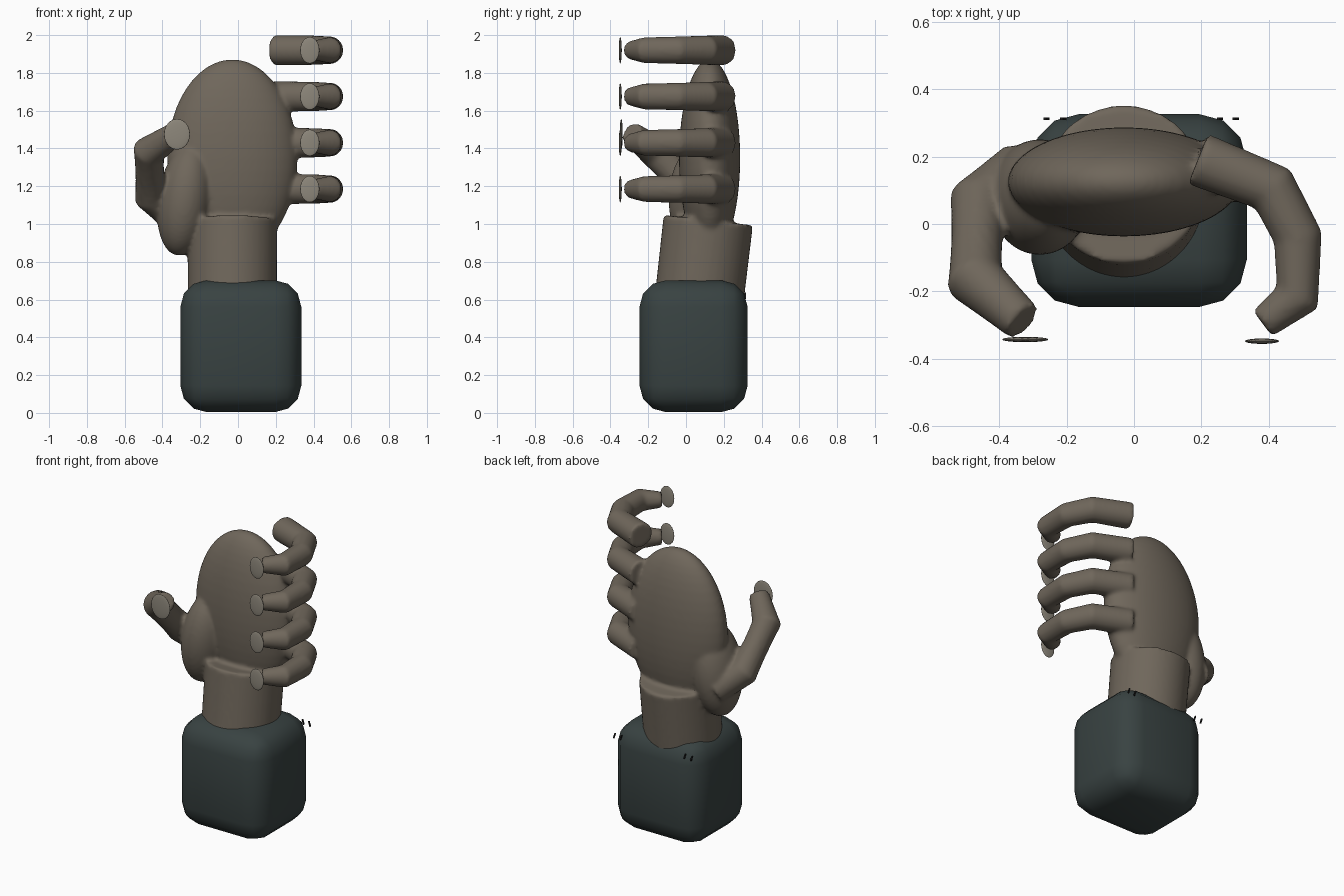
import bpy, bmesh
from math import cos, sin, pi, radians
from mathutils import Vector

if "Cube" in bpy.data.objects:
    bpy.data.objects.remove(bpy.data.objects["Cube"])


def material(name, col):
    m = bpy.data.materials.new(name)
    m.diffuse_color = (*col, 1)
    m.use_nodes = True
    m.node_tree.nodes["Principled BSDF"].inputs["Base Color"].default_value = m.diffuse_color
    return m


SKIN = material("skin", (0.16, 0.135, 0.105))
PAD = material("pad", (0.27, 0.245, 0.20))
SLEEVE = material("sleeve", (0.04, 0.055, 0.054))
DARK = material("stitching", (0.012, 0.012, 0.012))


def ellipsoid(name, loc, size, mat, rot=(0, 0, 0), seg=48):
    bpy.ops.mesh.primitive_uv_sphere_add(segments=seg, ring_count=seg // 2, location=loc,
                                         rotation=[radians(a) for a in rot])
    ob = bpy.context.object
    ob.name = name
    ob.scale = size
    ob.data.materials.append(mat)
    bpy.ops.object.shade_smooth()
    return ob


def tube(name, pts, radii, mat, n=28):
    """Capped round tube through the points with a radius at each one."""
    pts = [Vector(p) for p in pts]
    bm = bmesh.new()
    rings = []
    for i, (p, r) in enumerate(zip(pts, radii)):
        a = (p - pts[i - 1]).normalized() if i else Vector()
        b = (pts[i + 1] - p).normalized() if i < len(pts) - 1 else Vector()
        q = (a + b).to_track_quat('Z', 'Y')
        rings.append([bm.verts.new(p + q @ Vector((r * cos(2 * pi * k / n), r * sin(2 * pi * k / n), 0)))
                      for k in range(n)])
    for lo, hi in zip(rings, rings[1:]):
        for k in range(n):
            bm.faces.new((lo[k], lo[(k + 1) % n], hi[(k + 1) % n], hi[k]))
    bm.faces.new(rings[0])
    bm.faces.new(rings[-1])
    bmesh.ops.recalc_face_normals(bm, faces=bm.faces)
    me = bpy.data.meshes.new(name)
    bm.to_mesh(me)
    bm.free()
    me.materials.append(mat)
    ob = bpy.data.objects.new(name, me)
    bpy.context.collection.objects.link(ob)
    return ob


# sleeve cuff: rounded block
bpy.ops.mesh.primitive_cube_add(size=1, location=(0.015, 0.04, 0.353))
cuff = bpy.context.object
cuff.name = "sleeve_cuff"
cuff.scale = (0.64, 0.572, 0.698)
bpy.ops.object.transform_apply(location=False, rotation=False, scale=True)
cuff.data.materials.append(SLEEVE)
bev = cuff.modifiers.new("rounding", 'BEVEL')
bev.width, bev.segments = 0.14, 3
bpy.ops.object.shade_smooth()

# hand parts: palm, thumb base, wrist, thumb
parts = [
    ellipsoid("hand", (-0.03, 0.125, 1.35), (0.345, 0.162, 0.522), SKIN),
    ellipsoid("thumb_base", (-0.28, 0.08, 1.13), (0.145, 0.172, 0.30), SKIN, (0, 8, 0)),
    tube("wrist", [(-0.03, 0.058, 0.5), (-0.03, 0.118, 1.02)], [0.235, 0.238], SKIN, 40),
    tube("thumb", [(-0.33, 0.16, 1.04), (-0.462, 0.06, 1.15), (-0.472, -0.165, 1.385), (-0.33, -0.29, 1.48)],
         [0.09, 0.09, 0.087, 0.062], SKIN),
]

# four curled fingers with pads
for i in range(4):
    z = 1.185 + 0.245 * i
    parts.append(tube(f"finger_{i + 1}",
                      [(0.19, 0.193, z), (0.412, 0.105, z), (0.487, -0.04, z), (0.485, -0.22, z), (0.382, -0.296, z)],
                      [0.081, 0.078, 0.073, 0.069, 0.048], SKIN))
    ellipsoid(f"finger_pad_{i + 1}", (0.38, -0.348, z), (0.051, 0.008, 0.07), PAD, seg=24)
ellipsoid("thumb_pad", (-0.323, -0.343, 1.475), (0.069, 0.008, 0.081), PAD, seg=24)

# blend the hand parts into one skin
bpy.ops.object.select_all(action='DESELECT')
for p in parts:
    p.select_set(True)
hand = parts[0]
bpy.context.view_layer.objects.active = hand
bpy.ops.object.join()
bpy.ops.object.transform_apply(location=True, rotation=True, scale=True)
rm = hand.modifiers.new("blend", 'REMESH')
rm.mode, rm.voxel_size, rm.use_smooth_shade = 'VOXEL', 0.012, True
sm = hand.modifiers.new("soften", 'SMOOTH')
sm.factor, sm.iterations = 0.5, 6

# short slanted stitches behind the cuff corners
for i, x in enumerate((-0.26, -0.21, 0.255, 0.302)):
    bpy.ops.mesh.primitive_cube_add(size=1, location=(x, 0.313, 0.62), rotation=(0, radians(-18), 0))
    st = bpy.context.object
    st.name = f"stitch_{i + 1}"
    st.scale = (0.008, 0.008, 0.035)
    st.data.materials.append(DARK)
